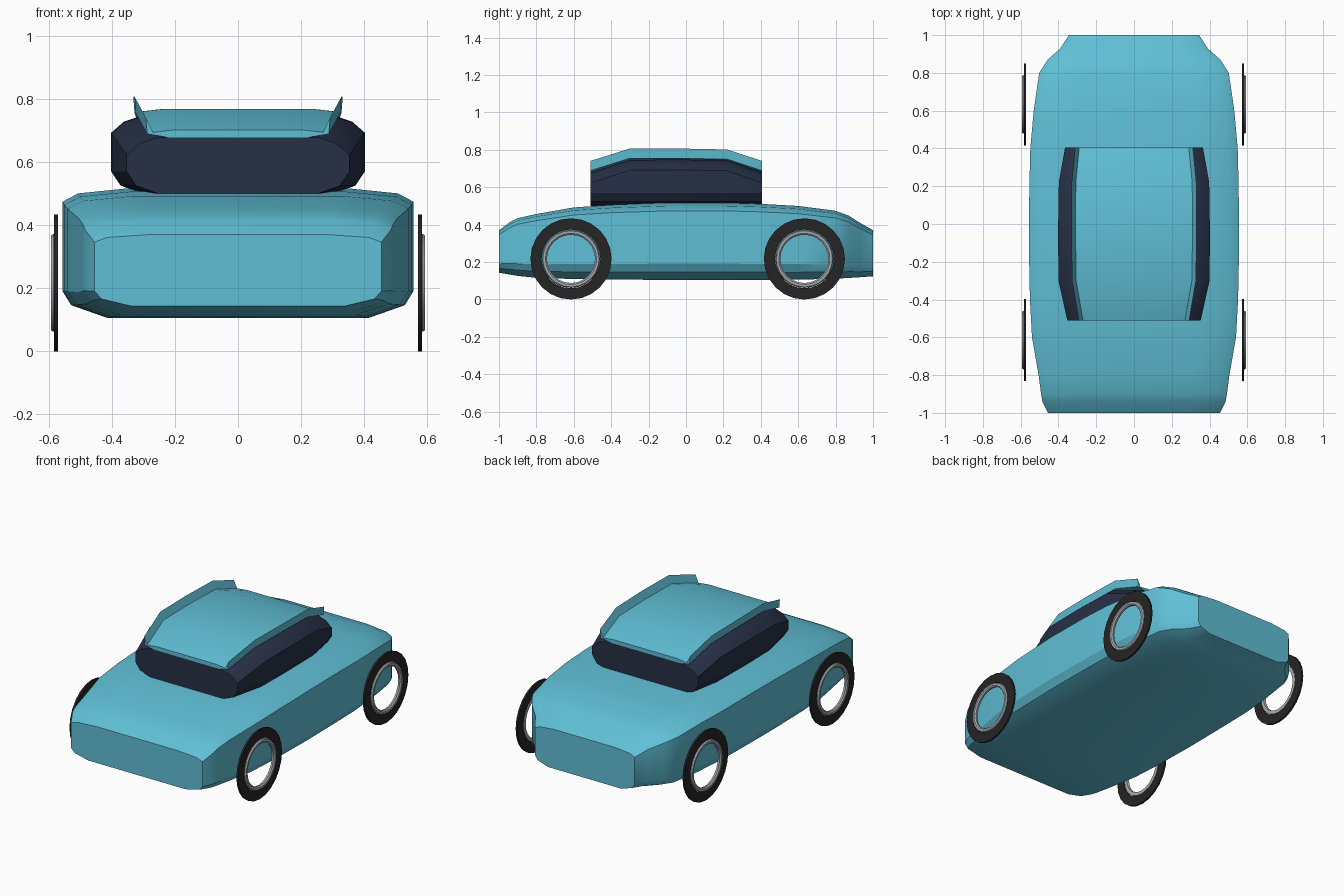
import bpy, bmesh, math

cube = bpy.data.objects.get("Cube")
if cube:
    bpy.data.objects.remove(cube, do_unlink=True)


def material(name, rgb, rough=0.5):
    m = bpy.data.materials.new(name)
    m.use_nodes = True
    m.diffuse_color = (*rgb, 1)
    bsdf = m.node_tree.nodes["Principled BSDF"]
    bsdf.inputs["Base Color"].default_value = (*rgb, 1)
    bsdf.inputs["Roughness"].default_value = rough
    return m


PAINT = material("teal paint", (0.115, 0.52, 0.67))
GLASS = material("dark navy glass", (0.02, 0.029, 0.061))
RUBBER = material("black rubber", (0.018, 0.018, 0.018))
METAL = material("grey metal", (0.38, 0.41, 0.44))


def finish(name, bm, mat, angle=30):
    bmesh.ops.recalc_face_normals(bm, faces=bm.faces)
    me = bpy.data.meshes.new(name)
    bm.to_mesh(me)
    bm.free()
    me.materials.append(mat)
    ob = bpy.data.objects.new(name, me)
    bpy.context.collection.objects.link(ob)
    bpy.ops.object.select_all(action='DESELECT')
    ob.select_set(True)
    bpy.context.view_layer.objects.active = ob
    bpy.ops.object.shade_smooth_by_angle(angle=math.radians(angle))
    return ob


def loft(name, stations, mat, angle=30):
    """Skin mirrored half sections [(y, [(x, z), ...])] and cap both ends."""
    bm = bmesh.new()
    rings = []
    for y, half in stations:
        loop = half + [(-x, z) for x, z in reversed(half)]
        rings.append([bm.verts.new((x, y, z)) for x, z in loop])
    for a, b in zip(rings, rings[1:]):
        for i in range(len(a)):
            j = (i + 1) % len(a)
            bm.faces.new((a[i], a[j], b[j], b[i]))
    bm.faces.new(rings[0])
    bm.faces.new(rings[-1])
    return finish(name, bm, mat, angle)


# Body: one chamfered section scaled along the length
BODY_SECTION = [(0.74, 0), (0.95, 0.10), (1, 0.21), (1, 0.895), (0.91, 0.96), (0.62, 1)]
BODY = [  # y, half width, bottom, top
    (-1.00, 0.455, 0.143, 0.370), (-0.94, 0.485, 0.133, 0.415),
    (-0.90, 0.492, 0.126, 0.435), (-0.80, 0.505, 0.116, 0.457),
    (-0.60, 0.540, 0.109, 0.492), (-0.40, 0.551, 0.106, 0.506),
    (-0.10, 0.557, 0.105, 0.517), (0.20, 0.554, 0.105, 0.517),
    (0.40, 0.549, 0.105, 0.511), (0.60, 0.531, 0.106, 0.500),
    (0.80, 0.502, 0.111, 0.474), (0.87, 0.457, 0.115, 0.448),
    (0.93, 0.390, 0.119, 0.410), (1.00, 0.345, 0.124, 0.370)]
loft("body", [(y, [(w * u, b + (t - b) * v) for u, v in BODY_SECTION])
              for y, w, b, t in BODY], PAINT)


# Cabin glass
def cabin_section(w, top):
    return [(w - 0.10, 0.5), (w - 0.03, 0.525), (w, 0.57),
            (w, top - 0.055), (w - 0.04, top - 0.02), (w - 0.10, top)]


loft("cabin_glass", [(y, cabin_section(w, t)) for y, w, t in [
    (-0.51, 0.353, 0.678), (-0.30, 0.400, 0.746), (-0.04, 0.402, 0.748),
    (0.22, 0.398, 0.744), (0.405, 0.365, 0.678)]], GLASS)


# Roof panel with a raised lip along each side
def roof_section(w, tip):
    base = tip - 0.055
    return [(w - 0.07, base - 0.008), (w - 0.004, base + 0.003), (w, tip),
            (w - 0.022, base + 0.008), (w - 0.09, base + 0.016)]


loft("roof", [(y, roof_section(w, t)) for y, w, t in [
    (-0.51, 0.292, 0.741), (-0.30, 0.328, 0.807), (-0.04, 0.332, 0.807),
    (0.22, 0.330, 0.802), (0.405, 0.312, 0.741)]], PAINT)


# Wheels: thin flat tyre rings with open rims
def ring(name, section, side, y, mat, n):
    """Revolve a closed (x, radius) section about the axle."""
    bm = bmesh.new()
    loops = []
    for k in range(n):
        a = 2 * math.pi * k / n
        loops.append([bm.verts.new((side * x, y + r * math.sin(a), 0.217 + r * math.cos(a)))
                      for x, r in section])
    m = len(section)
    for k in range(n):
        p, q = loops[k], loops[(k + 1) % n]
        for i in range(m):
            j = (i + 1) % m
            bm.faces.new((p[i], p[j], q[j], q[i]))
    return finish(name, bm, mat)


TYRE = [(0.571, 0.157), (0.571, 0.217), (0.583, 0.217), (0.583, 0.157)]
RIM = [(0.572, 0.132), (0.572, 0.154), (0.585, 0.155), (0.593, 0.150),
       (0.593, 0.137), (0.586, 0.129)]
for end, y in (("front", -0.615), ("rear", 0.633)):
    for label, side in (("left", 1), ("right", -1)):
        ring(f"{end}_{label}_tyre", TYRE, side, y, RUBBER, 24)
        ring(f"{end}_{label}_rim", RIM, side, y, METAL, 24)
